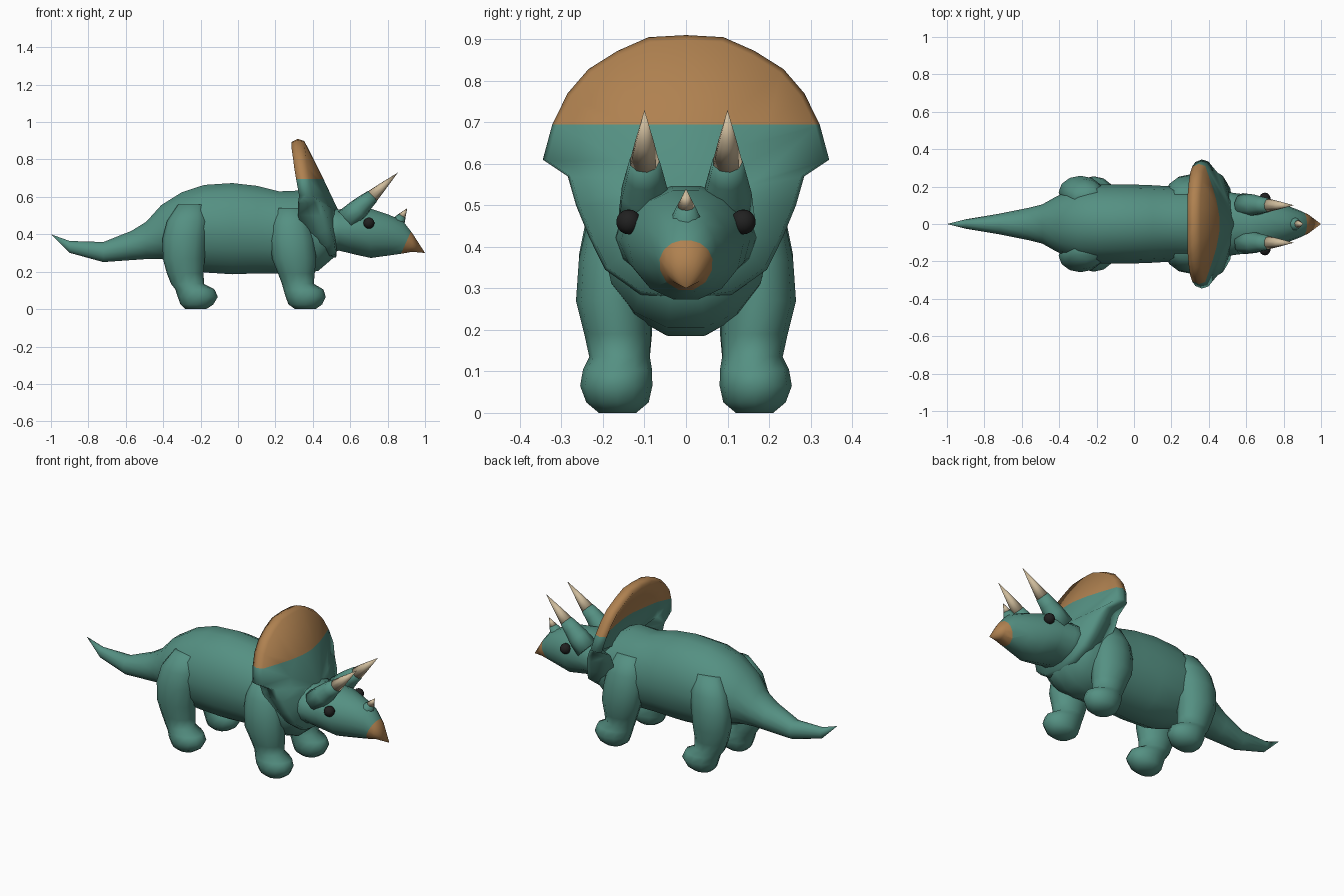
import bpy, bmesh
from math import cos, sin, tau
from mathutils import Vector


def material(name, rgb):
    m = bpy.data.materials.new(name)
    m.diffuse_color = (*rgb, 1)
    return m


GREEN = material("skin_green", (0.09, 0.28, 0.225))
BROWN = material("horny_brown", (0.43, 0.22, 0.08))
IVORY = material("ivory", (0.62, 0.50, 0.33))
BLACK = material("eye_black", (0.015, 0.015, 0.015))


def skin(name, rings, mats, cut=None):
    """Bridge closed rings of equal length; a one-point ring is a pole.
    cut = (point, normal): faces on the normal side get the second material."""
    bm = bmesh.new()
    loops = [[bm.verts.new(p) for p in r] for r in rings]
    for a, b in zip(loops, loops[1:]):
        n = max(len(a), len(b))
        for i in range(n):
            j = (i + 1) % n
            if len(a) == 1:
                bm.faces.new((a[0], b[j], b[i]))
            elif len(b) == 1:
                bm.faces.new((a[i], a[j], b[0]))
            else:
                bm.faces.new((a[i], a[j], b[j], b[i]))
    for end in (loops[0], loops[-1]):
        if len(end) > 2:
            bm.faces.new(end)
    bmesh.ops.recalc_face_normals(bm, faces=bm.faces)
    if cut:
        co, no = Vector(cut[0]), Vector(cut[1])
        bmesh.ops.bisect_plane(bm, geom=bm.verts[:] + bm.edges[:] + bm.faces[:],
                               plane_co=co, plane_no=no)
        for f in bm.faces:
            f.material_index = int((f.calc_center_median() - co).dot(no) > 0)
    for f in bm.faces:
        f.smooth = True
    me = bpy.data.meshes.new(name)
    bm.to_mesh(me)
    bm.free()
    for m in mats:
        me.materials.append(m)
    ob = bpy.data.objects.new(name, me)
    bpy.context.collection.objects.link(ob)
    return ob


def ring(c, u, v, n=14):
    c, u, v = Vector(c), Vector(u), Vector(v)
    return [c + u * cos(tau * i / n) + v * sin(tau * i / n) for i in range(n)]


def along_x(stations):
    # each station: x, bottom z, top z, half width
    return [[(x, 0, lo)] if w == 0 else
            ring((x, 0, (lo + hi) / 2), (0, w, 0), (0, 0, (hi - lo) / 2))
            for x, lo, hi, w in stations]


# Body and tail
skin("body_and_tail", along_x([
    (-1.0, 0.40, 0.40, 0), (-0.90, 0.30, 0.365, 0.025), (-0.72, 0.25, 0.36, 0.055),
    (-0.57, 0.26, 0.42, 0.085), (-0.49, 0.265, 0.47, 0.105), (-0.41, 0.265, 0.56, 0.15),
    (-0.30, 0.23, 0.63, 0.195), (-0.18, 0.19, 0.67, 0.212), (-0.03, 0.18, 0.68, 0.212),
    (0.10, 0.185, 0.665, 0.207), (0.22, 0.185, 0.635, 0.20), (0.34, 0.18, 0.64, 0.20),
    (0.43, 0.20, 0.60, 0.20), (0.515, 0.275, 0.55, 0.165)]), [GREEN])

# Head with beak
skin("head_and_beak", along_x([
    (0.44, 0.28, 0.56, 0.18), (0.54, 0.31, 0.535, 0.165), (0.62, 0.29, 0.55, 0.155),
    (0.71, 0.27, 0.54, 0.138), (0.80, 0.283, 0.51, 0.105), (0.88, 0.295, 0.475, 0.075),
    (0.93, 0.305, 0.41, 0.052), (1.0, 0.30, 0.30, 0)]),
    [GREEN, BROWN], ((0.90, 0, 0.36), (0.9, 0, -0.4)))

# Frill: half outline as rim x, y, z, backward thickness
half = [(0.320, 0.09, 0.905, 0.035), (0.322, 0.165, 0.872, 0.035), (0.328, 0.235, 0.828, 0.035),
        (0.335, 0.285, 0.77, 0.035), (0.347, 0.322, 0.695, 0.035), (0.362, 0.345, 0.61, 0.035),
        (0.41, 0.285, 0.57, 0.09), (0.44, 0.265, 0.50, 0.12), (0.46, 0.232, 0.42, 0.12),
        (0.48, 0.195, 0.345, 0.10), (0.49, 0.11, 0.285, 0.08)]
outline = ([(0.32, 0, 0.91, 0.035)] + half + [(0.49, 0, 0.27, 0.07)]
           + [(x, -y, z, t) for x, y, z, t in reversed(half)])
MID = 0.52


def frill_ring(scale, xf):
    return [(xf(x, t), y * scale(t), MID + (z - MID) * scale(t)) for x, y, z, t in outline]


skin("frill", [
    frill_ring(lambda t: 0.3, lambda x, t: 0.40),
    frill_ring(lambda t: 0.75, lambda x, t: x + 0.01),
    frill_ring(lambda t: 1 - 1.2 * t, lambda x, t: x - t),
    frill_ring(lambda t: 1.0, lambda x, t: x),
    frill_ring(lambda t: 0.97, lambda x, t: x + 0.035),
    frill_ring(lambda t: 0.5, lambda x, t: (x + 0.035 + 0.54) / 2),
    [(0.54, 0, MID)]], [GREEN, BROWN], ((0, 0, 0.695), (0, 0, 1)))


def horn(name, y, stations, mat):
    # stations: x, z, radius; rings lie square to the horn's axis
    a, b = stations[0], stations[-1]
    d = Vector((b[0] - a[0], 0, b[1] - a[1])).normalized()
    side = Vector((0, 1, 0))
    up = d.cross(side)
    skin(name, [[(x, y, z)] if r == 0 else ring((x, y, z), side * r, up * r, 9)
                for x, z, r in stations], [mat])


def leg(name, s, stations):
    # stations: z, x centre, y centre, x radius, y radius
    skin(name, [ring((x, s * y, z), (rx, 0, 0), (0, ry, 0), 12)
                for z, x, y, rx, ry in stations], [GREEN])


rear = [(0, -0.225, 0.165, 0.055, 0.045), (0.025, -0.22, 0.165, 0.088, 0.075),
        (0.065, -0.215, 0.168, 0.107, 0.087), (0.105, -0.23, 0.165, 0.105, 0.083),
        (0.135, -0.27, 0.16, 0.088, 0.073), (0.19, -0.282, 0.16, 0.098, 0.078),
        (0.27, -0.29, 0.168, 0.112, 0.088), (0.38, -0.285, 0.17, 0.118, 0.088),
        (0.47, -0.27, 0.165, 0.11, 0.075), (0.56, -0.25, 0.14, 0.07, 0.05)]
front = [(0, 0.36, 0.165, 0.055, 0.045), (0.025, 0.36, 0.165, 0.09, 0.075),
         (0.065, 0.362, 0.168, 0.107, 0.087), (0.105, 0.35, 0.165, 0.107, 0.083),
         (0.135, 0.32, 0.16, 0.085, 0.073), (0.19, 0.312, 0.165, 0.098, 0.08),
         (0.27, 0.30, 0.175, 0.118, 0.09), (0.37, 0.29, 0.17, 0.118, 0.088),
         (0.45, 0.285, 0.165, 0.105, 0.075), (0.54, 0.28, 0.14, 0.07, 0.05)]

# Paired parts
for s, tag in ((1, "left"), (-1, "right")):
    leg("rear_leg_" + tag, s, rear)
    leg("front_leg_" + tag, s, front)
    horn("brow_sheath_" + tag, 0.10 * s,
         [(0.58, 0.475, 0.065), (0.64, 0.53, 0.058), (0.68, 0.57, 0.047), (0.72, 0.605, 0.037)], GREEN)
    horn("brow_horn_" + tag, 0.10 * s,
         [(0.718, 0.603, 0.036), (0.77, 0.652, 0.023), (0.855, 0.73, 0)], IVORY)
    bpy.ops.mesh.primitive_uv_sphere_add(segments=14, ring_count=9, radius=0.03,
                                         location=(0.70, 0.138 * s, 0.46))
    eye = bpy.context.object
    eye.name = "eye_" + tag
    eye.data.materials.append(BLACK)
    bpy.ops.object.shade_smooth()

# Nose horn
horn("nose_sheath", 0, [(0.84, 0.435, 0.055), (0.86, 0.47, 0.035), (0.877, 0.498, 0.022)], GREEN)
horn("nose_horn", 0, [(0.876, 0.496, 0.022), (0.905, 0.54, 0)], IVORY)
